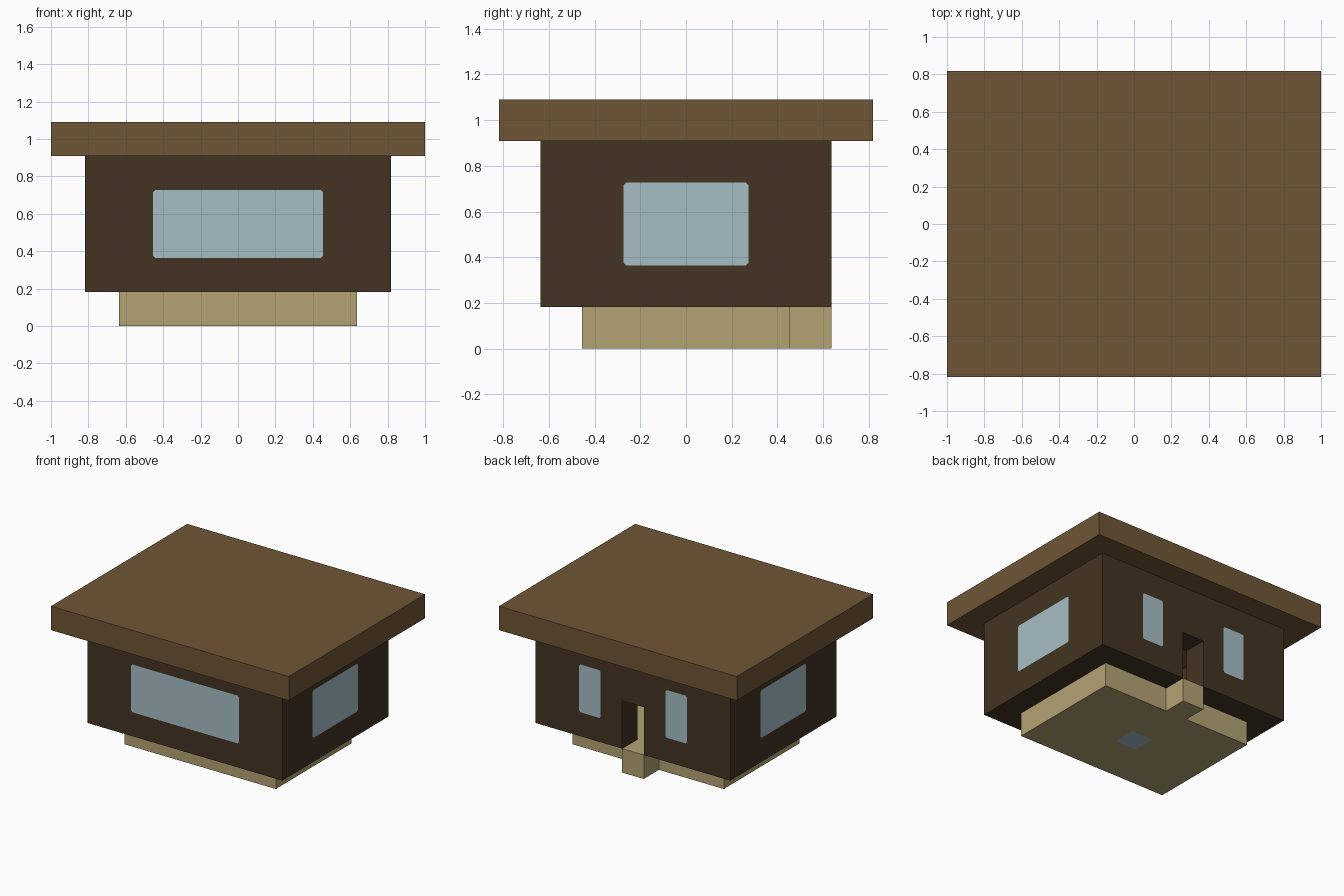
import bpy, bmesh
from math import pi
from mathutils import Matrix, Vector

default = bpy.data.objects.get("Cube")
if default:
    bpy.data.objects.remove(default, do_unlink=True)

U = 2 / 11          # one building module
NOTCH = U / 16      # clipped corner of the glazing


def material(name, rgb):
    linear = [((c / 255 + 0.055) / 1.055) ** 2.4 for c in rgb] + [1]
    mat = bpy.data.materials.new(name)
    mat.use_nodes = True
    mat.diffuse_color = linear
    mat.node_tree.nodes["Principled BSDF"].inputs["Base Color"].default_value = linear
    return mat


roof_wood = material("warm brown wood", (111, 86, 54))
wall_wood = material("dark brown wood", (67, 52, 34))
floor_wood = material("pale wood", (179, 163, 115))
glass = material("pale blue glass", (166, 190, 197))


def finish(name, bm, mat):
    bmesh.ops.recalc_face_normals(bm, faces=bm.faces)
    mesh = bpy.data.meshes.new(name)
    bm.to_mesh(mesh)
    bm.free()
    mesh.materials.append(mat)
    obj = bpy.data.objects.new(name, mesh)
    bpy.context.collection.objects.link(obj)
    return obj


def box(name, size, centre, mat):
    """Box with size and centre given in modules."""
    bm = bmesh.new()
    bmesh.ops.create_cube(bm, size=1)
    bmesh.ops.scale(bm, verts=bm.verts, vec=Vector(size) * U)
    bmesh.ops.translate(bm, verts=bm.verts, vec=Vector(centre) * U)
    return finish(name, bm, mat)


def pane(name, width, height, depth, centre, turn, mat):
    """Clipped-corner slab standing in the xz plane, then turned."""
    a, b = width * U / 2, height * U / 2
    outline = []
    for sx, sz in ((1, 1), (-1, 1), (-1, -1), (1, -1)):
        ends = [(sx * a, sz * (b - NOTCH)), (sx * (a - NOTCH), sz * b)]
        outline += ends if sx * sz > 0 else ends[::-1]
    bm = bmesh.new()
    face = bm.faces.new([bm.verts.new((x, -depth * U / 2, z)) for x, z in outline])
    grown = bmesh.ops.extrude_face_region(bm, geom=[face])["geom"]
    bmesh.ops.translate(bm, verts=[v for v in grown if isinstance(v, bmesh.types.BMVert)],
                        vec=(0, depth * U, 0))
    bm.transform(Matrix.Translation(Vector(centre) * U) @ turn)
    return finish(name, bm, mat)


def cut(target, cutter):
    mod = target.modifiers.new("opening", "BOOLEAN")
    mod.operation = "DIFFERENCE"
    mod.solver = "EXACT"
    mod.object = cutter
    bpy.context.view_layer.objects.active = target
    bpy.ops.object.modifier_apply(modifier=mod.name)
    bpy.data.objects.remove(cutter, do_unlink=True)


# Roof slab, raised floor and doorstep
box("roof", (11, 9, 1), (0, 0, 5.5), roof_wood)
floor = box("floor_base", (7, 5, 1), (0, 0, 0.5), floor_wood)
box("doorstep", (1, 1, 1), (0, 3, 0.5), floor_wood)

# Hollow walls with a doorway at the back
walls = box("walls", (9, 7, 4), (0, 0, 3), wall_wood)
cut(walls, box("room_cutter", (7, 5, 6), (0, 0, 3), wall_wood))
cut(walls, box("door_cutter", (1, 2, 3), (0, 3, 1.5), wall_wood))

# Glazing, each pane flush in its own opening
facing = Matrix.Identity(4)
sideways = Matrix.Rotation(pi / 2, 4, "Z")
flat = Matrix.Rotation(pi / 2, 4, "X")
glazing = [
    ("front_window", walls, 5, 2, (0, -3, 3), facing),
    ("left_window", walls, 3, 2, (4, 0, 3), sideways),
    ("right_window", walls, 3, 2, (-4, 0, 3), sideways),
    ("back_left_window", walls, 1, 2, (2, 3, 3), facing),
    ("back_right_window", walls, 1, 2, (-2, 3, 3), facing),
    ("floor_window", floor, 1, 1, (0, 0, 0.5), flat),
]
for name, host, width, height, centre, turn in glazing:
    cut(host, pane(name + "_cutter", width, height, 1.5, centre, turn, glass))
    pane(name, width, height, 1, centre, turn, glass)
